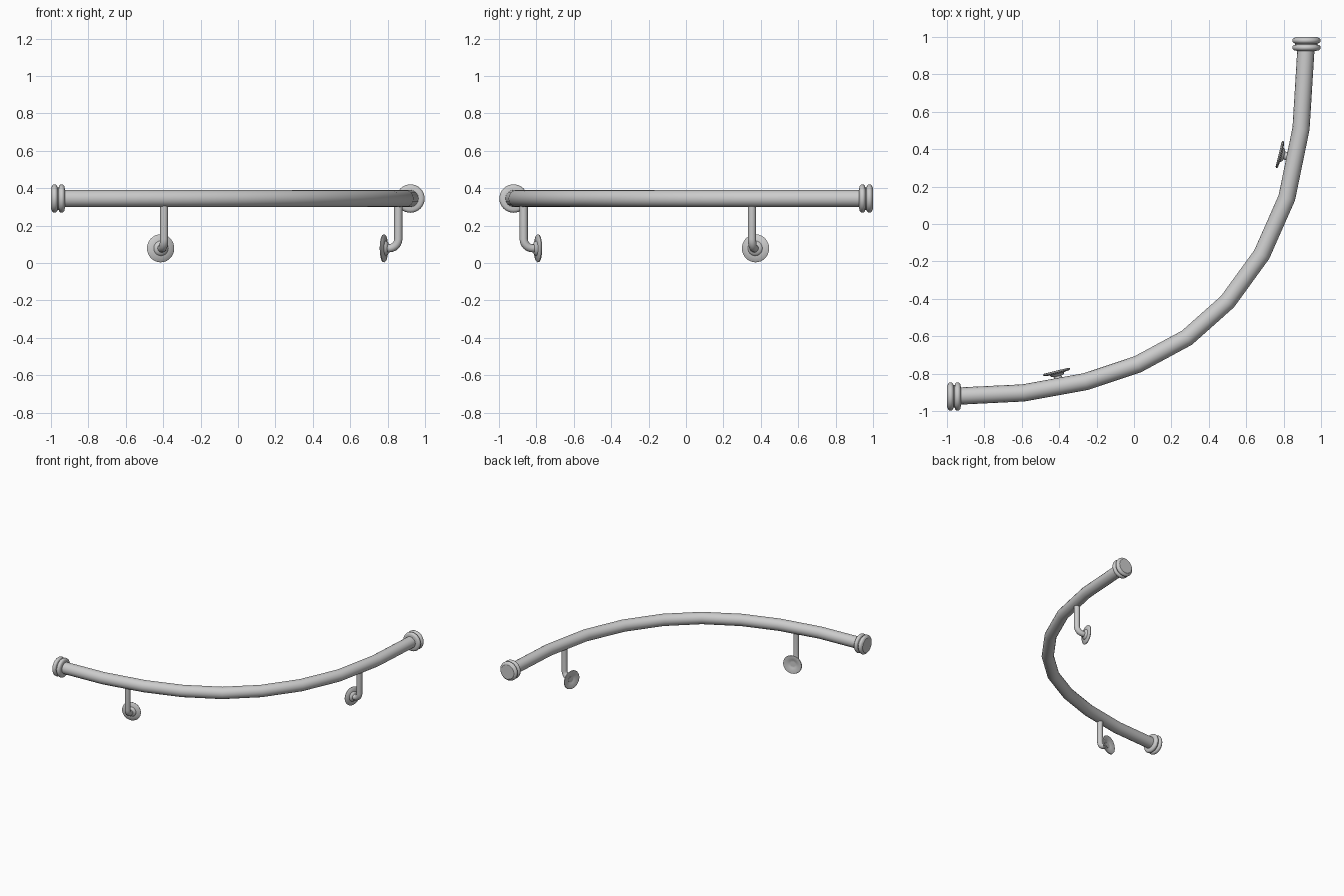
import bpy, bmesh, math
from mathutils import Vector

if "Cube" in bpy.data.objects:
    bpy.data.objects.remove(bpy.data.objects["Cube"])

RAIL_Z = 0.345
RAIL_R = 0.046


def finish(obj, angle=50):
    bpy.ops.object.select_all(action='DESELECT')
    obj.select_set(True)
    bpy.context.view_layer.objects.active = obj
    if obj.type == 'CURVE':
        bpy.ops.object.convert(target='MESH')
    bpy.ops.object.shade_smooth_by_angle(angle=math.radians(angle))


def tube(name, points, radius):
    """Round pipe through a list of points."""
    curve = bpy.data.curves.new(name, 'CURVE')
    curve.dimensions = '3D'
    curve.bevel_depth = radius
    curve.bevel_resolution = 6
    curve.use_fill_caps = True
    spline = curve.splines.new('POLY')
    spline.points.add(len(points) - 1)
    for p, co in zip(spline.points, points):
        p.co = (*co, 1)
    obj = bpy.data.objects.new(name, curve)
    bpy.context.collection.objects.link(obj)
    finish(obj)


def lathe(name, profile, origin, axis, sides=32):
    """Revolve (radius, distance) pairs about an axis."""
    bm = bmesh.new()
    verts = [bm.verts.new((r, 0, d)) for r, d in profile]
    edges = [bm.edges.new(pair) for pair in zip(verts, verts[1:])]
    bmesh.ops.spin(bm, geom=verts + edges, cent=(0, 0, 0), axis=(0, 0, 1),
                   angle=math.tau, steps=sides)
    bmesh.ops.remove_doubles(bm, verts=bm.verts, dist=1e-5)
    bmesh.ops.recalc_face_normals(bm, faces=bm.faces)
    mesh = bpy.data.meshes.new(name)
    bm.to_mesh(mesh)
    bm.free()
    obj = bpy.data.objects.new(name, mesh)
    bpy.context.collection.objects.link(obj)
    obj.location = origin
    obj.rotation_euler = Vector(axis).to_track_quat('Z', 'Y').to_euler()
    finish(obj)


# Curved handrail, bent in straight segments
path = [(-0.98, -0.922), (-0.59, -0.903), (-0.26, -0.843), (0.02, -0.75),
        (0.283, -0.608), (0.5, -0.415), (0.683, -0.163), (0.817, 0.14),
        (0.893, 0.51), (0.922, 0.98)]
tube("handrail", [(x, y, RAIL_Z) for x, y in path], RAIL_R)

# End caps: two rounded rings with a groove between and a flat outer face
cap = [(0, 0.0), (0.044, 0.0)]
for centre in (0.018, 0.056):
    for i in range(7):
        a = math.pi * i / 6
        cap.append((0.060 + 0.016 * math.sin(a), centre - 0.016 * math.cos(a)))
cap += [(0.058, 0.075), (0, 0.075)]
lathe("end_cap_left", cap, (-0.925, -0.922, RAIL_Z), (-1, 0, 0))
lathe("end_cap_right", cap, (0.922, 0.925, RAIL_Z), (0, 1, 0))

# Dished wall flange, hollow towards the wall
flange = [(0.020, -0.028), (0.034, -0.024), (0.040, -0.014), (0.070, -0.010),
          (0.075, -0.005), (0.073, 0.001), (0.066, 0.003), (0.034, -0.012),
          (0.020, -0.014)]

# Brackets: post under the rail, elbow, flange
FLANGE_Z, BEND, REACH = 0.079, 0.05, 0.083
for side, foot, n in (("left", (-0.395, -0.868), (-0.24, 0.97, 0)),
                      ("right", (0.857, 0.353), (-0.97, 0.24, 0))):
    n = Vector(n).normalized()
    top = Vector((*foot, RAIL_Z))
    base = Vector((*foot, FLANGE_Z))
    pts = [top]
    for i in range(7):
        a = math.pi / 2 * i / 6
        pts.append(base + n * BEND * (1 - math.cos(a))
                   + Vector((0, 0, BEND * (1 - math.sin(a)))))
    pts.append(base + n * (REACH - 0.012))
    tube("bracket_arm_" + side, pts, 0.022)
    lathe("wall_flange_" + side, flange, base + n * REACH, n)
